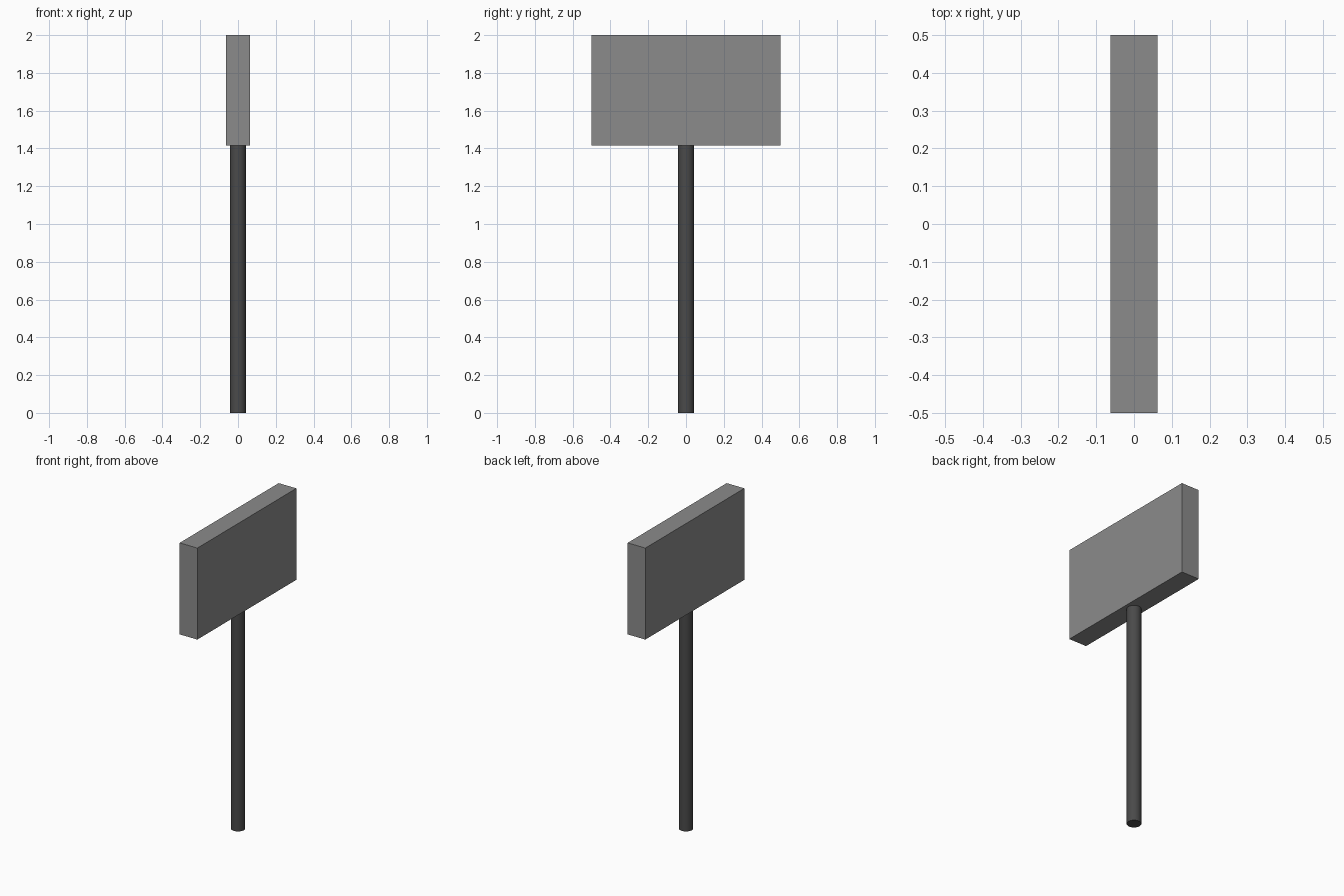
import bpy

if "Cube" in bpy.data.objects:
    bpy.data.objects.remove(bpy.data.objects["Cube"])

BOARD_BOTTOM = 1.415
TOP = 2.0


def paint(obj, name, value):
    mat = bpy.data.materials.new(name)
    mat.diffuse_color = (value, value, value, 1)
    mat.use_nodes = True
    mat.node_tree.nodes["Principled BSDF"].inputs["Base Color"].default_value = mat.diffuse_color
    obj.data.materials.append(mat)


# Sign board
bpy.ops.mesh.primitive_cube_add(size=1, location=(0, 0, (BOARD_BOTTOM + TOP) / 2))
board = bpy.context.object
board.name = "sign_board"
board.scale = (0.125, 1.0, TOP - BOARD_BOTTOM)
bpy.ops.object.transform_apply(location=False, rotation=False, scale=True)
paint(board, "mid_grey", 0.26)

# Round pole
bpy.ops.mesh.primitive_cylinder_add(vertices=32, radius=0.042, depth=BOARD_BOTTOM,
                                    location=(0, 0, BOARD_BOTTOM / 2))
pole = bpy.context.object
pole.name = "pole"
bpy.ops.object.shade_smooth_by_angle()
paint(pole, "dark_grey", 0.068)
